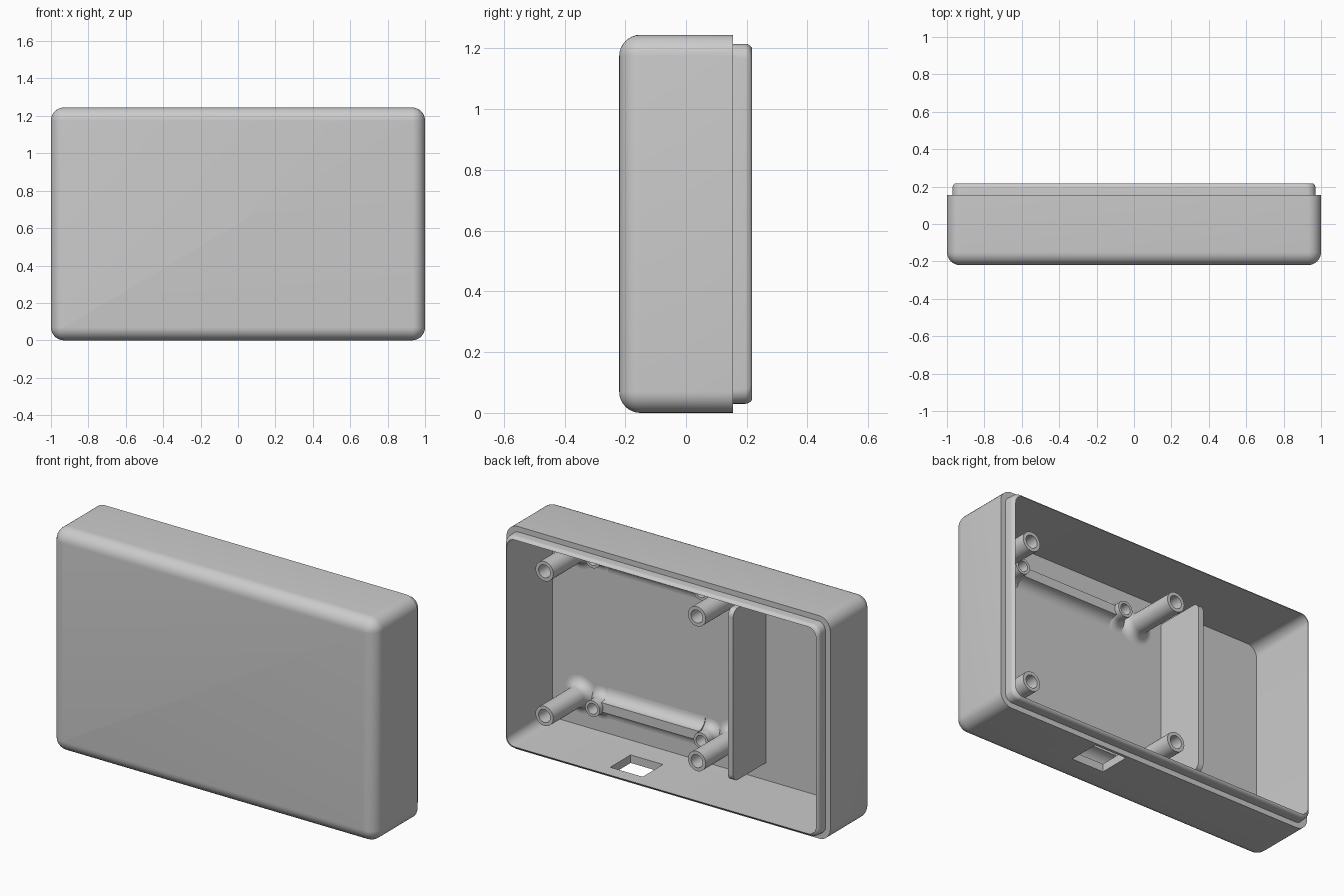
import bpy, bmesh, math
from mathutils import Vector, Matrix

cube = bpy.data.objects.get("Cube")
if cube:
    bpy.data.objects.remove(cube, do_unlink=True)

WIDTH, MID_Z = 1.0, 0.6225     # half width, half height of the case
PANEL_Y = -0.185               # inner face of the front panel
SCREW_X = 0.31                 # centre of the mounting posts

grey = bpy.data.materials.new("light_grey")
grey.use_nodes = True
grey.diffuse_color = (0.6, 0.6, 0.6, 1)
grey.node_tree.nodes["Principled BSDF"].inputs["Base Color"].default_value = (0.6, 0.6, 0.6, 1)


def finish(name, bm):
    bmesh.ops.remove_doubles(bm, verts=bm.verts, dist=0.0002)
    bmesh.ops.recalc_face_normals(bm, faces=bm.faces)
    mesh = bpy.data.meshes.new(name)
    bm.to_mesh(mesh)
    bm.free()
    mesh.materials.append(grey)
    obj = bpy.data.objects.new(name, mesh)
    bpy.context.collection.objects.link(obj)
    return obj


def smooth(obj):
    bpy.ops.object.select_all(action="DESELECT")
    obj.select_set(True)
    bpy.context.view_layer.objects.active = obj
    bpy.ops.object.shade_smooth_by_angle(angle=math.radians(35))


def arc(cx, cy, r, start, end, steps=8):
    angles = [math.radians(start + (end - start) * i / steps) for i in range(steps + 1)]
    return [(cx + r * math.cos(a), cy + r * math.sin(a)) for a in angles]


def rounded_ring(bm, inset, radius, y):
    hx, hz = WIDTH - inset - radius, MID_Z - inset - radius
    ring = []
    for q, (sx, sz) in enumerate([(1, 1), (-1, 1), (-1, -1), (1, -1)]):
        for x, z in arc(sx * hx, sz * hz, radius, 90 * q, 90 * q + 90):
            ring.append(bm.verts.new((x, y, z + MID_Z)))
    return ring


def extrude(name, outline, x0, x1):
    # outline holds (y, z) points
    bm = bmesh.new()
    face = bm.faces.new([bm.verts.new((x0, y, z)) for y, z in outline])
    new = bmesh.ops.extrude_face_region(bm, geom=[face])["geom"]
    bmesh.ops.translate(bm, vec=(x1 - x0, 0, 0),
                        verts=[v for v in new if isinstance(v, bmesh.types.BMVert)])
    return finish(name, bm)


# Case shell: rounded front, stepped lip at the back, hollow inside
R = 0.07
sections = []
for i in range(9):
    a = math.radians(90 * i / 8)
    inset = R * (1 - math.sin(a))
    sections.append((inset, max(R - inset, 0.001), -0.22 + R * (1 - math.cos(a))))
sections += [(0, R, 0.155), (0.03, 0.045, 0.155)]
for inset, y in arc(0.055, 0.195, 0.025, 180, 114, 6):
    sections.append((inset, 0.05, y))
sections.append((0.045, 0.06, PANEL_Y))

bm = bmesh.new()
rings = [rounded_ring(bm, *s) for s in sections]
n = len(rings[0])
for a, b in zip(rings, rings[1:]):
    for i in range(n):
        j = (i + 1) % n
        bm.faces.new((a[i], a[j], b[j], b[i]))
bm.faces.new(rings[0])
bm.faces.new(rings[-1])
shell = finish("case_shell", bm)

# Port opening through the bottom wall
bm = bmesh.new()
bmesh.ops.create_cube(bm, size=1, matrix=Matrix.Translation((0.27, 0.05, 0.02))
                      @ Matrix.Diagonal((0.2, 0.18, 0.1, 1)))
cutter = finish("port_cutter", bm)
cutter.hide_render = True
cut = shell.modifiers.new("port_opening", "BOOLEAN")
cut.operation, cut.solver, cut.object = "DIFFERENCE", "EXACT", cutter
bpy.context.view_layer.objects.active = shell
bpy.ops.object.modifier_apply(modifier=cut.name)
bpy.data.objects.remove(cutter, do_unlink=True)
smooth(shell)


def post(name, x, z, tip, radius, bore, flare=0.05):
    # hollow post with a flared foot, turned around the y axis
    profile = arc(radius + flare, PANEL_Y + flare, flare, 270, 180)
    profile += [(radius, tip), (bore, tip), (bore, PANEL_Y + 0.005), (0, PANEL_Y + 0.005)]
    bm = bmesh.new()
    verts = [bm.verts.new((r, y, 0)) for r, y in profile]
    edges = [bm.edges.new(pair) for pair in zip(verts, verts[1:])]
    bmesh.ops.spin(bm, geom=verts + edges, cent=(0, 0, 0), axis=(0, 1, 0),
                   angle=math.tau, steps=32)
    bmesh.ops.translate(bm, verts=bm.verts, vec=Vector((x, 0, z)))
    smooth(finish(name, bm))


# Four tall board posts, four short screen posts
for side, sx in (("left", 1), ("right", -1)):
    for level, sz in (("top", 1), ("bottom", -1)):
        post(f"tall_post_{level}_{side}", SCREW_X + sx * 0.471, MID_Z + sz * 0.404,
             0.134, 0.055, 0.036)
        post(f"short_post_{level}_{side}", SCREW_X + sx * 0.335, MID_Z + sz * 0.415,
             -0.096, 0.045, 0.03, 0.045)

# Filleted ridges joining the short posts
for level, sz in (("top", 1), ("bottom", -1)):
    z, half, f = MID_Z + sz * 0.408, 0.026, 0.06
    outline = [(y, z + d) for y, d in arc(PANEL_Y + f, half + f, f, 180, 270)]
    outline += [(y, 2 * z - zz) for y, zz in reversed(outline)]
    smooth(extrude(f"ridge_{level}", outline, SCREW_X - 0.335 + 0.035, SCREW_X + 0.335 - 0.035))

# Divider plate with rounded free corners
tip, half, r = 0.105, 0.48, 0.04
outline = [(PANEL_Y - 0.005, MID_Z - half)] + arc(tip - r, MID_Z - half + r, r, 270, 360)
outline += arc(tip - r, MID_Z + half - r, r, 0, 90) + [(PANEL_Y - 0.005, MID_Z + half)]
smooth(extrude("divider_plate", outline, -0.365, -0.333))
